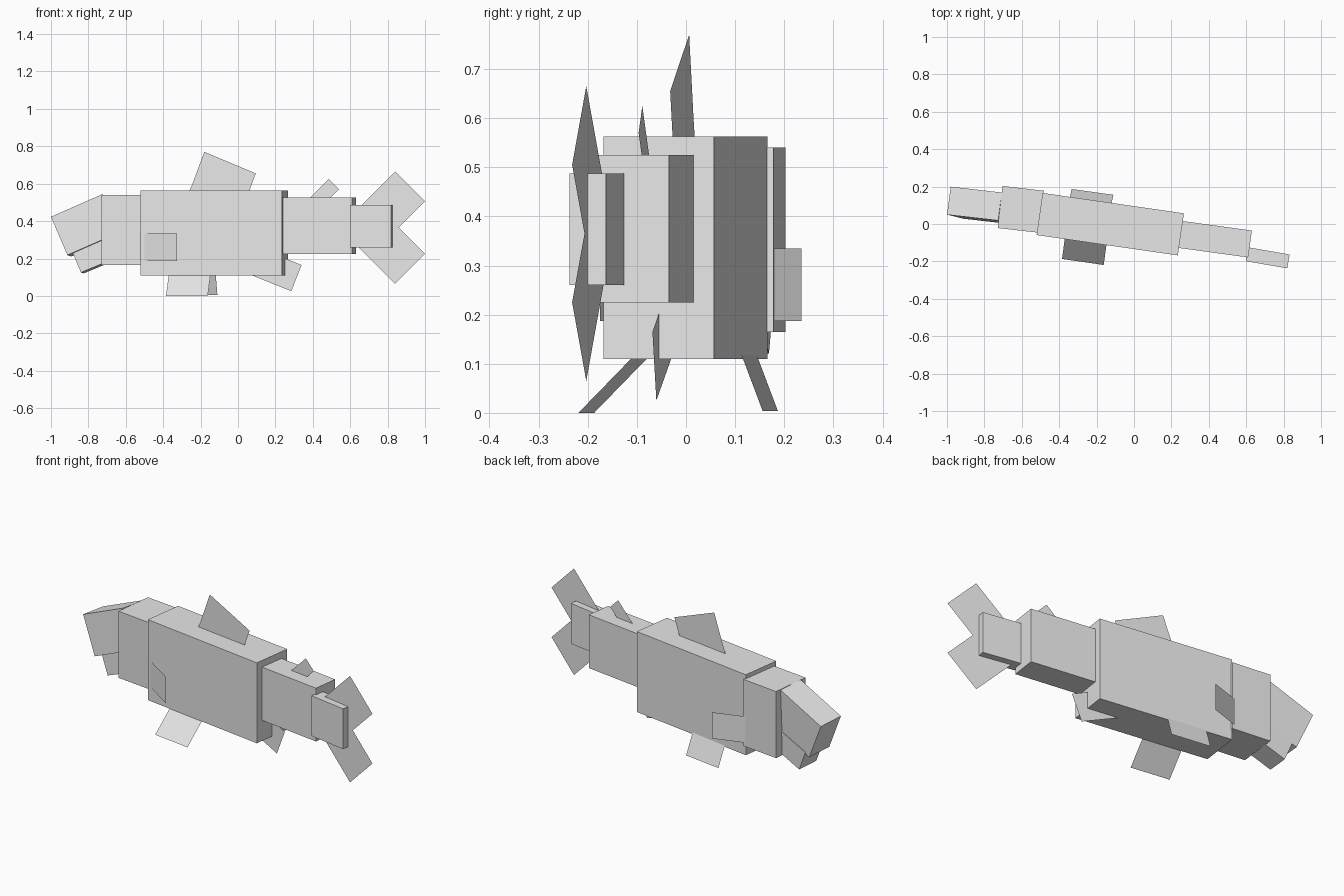
import bpy
from math import radians, tan
from mathutils import Matrix, Vector

if "Cube" in bpy.data.objects:
    bpy.data.objects.remove(bpy.data.objects["Cube"])

grey = bpy.data.materials.new("plain_grey")
grey.diffuse_color = (0.8, 0.8, 0.8, 1)
grey.use_nodes = True
grey.node_tree.nodes["Principled BSDF"].inputs["Base Color"].default_value = grey.diffuse_color


def add_mesh(name, verts, faces):
    mesh = bpy.data.meshes.new(name)
    mesh.from_pydata(verts, [], faces)
    mesh.materials.append(grey)
    obj = bpy.data.objects.new(name, mesh)
    bpy.context.collection.objects.link(obj)
    return obj


def box(name, size, anchor, at, yaw, pitch=0, roll=0):
    """Box turned by yaw, pitch and roll; the local point 'anchor' (in half sizes) lands on 'at'."""
    half = Vector(size) / 2
    rot = (Matrix.Rotation(radians(yaw), 3, 'Z')
           @ Matrix.Rotation(radians(-pitch), 3, 'Y')
           @ Matrix.Rotation(radians(roll), 3, 'X'))
    centre = Vector(at) - rot @ Vector([h * a for h, a in zip(half, anchor)])
    verts = [centre + rot @ Vector((half.x * x, half.y * y, half.z * z))
             for x in (-1, 1) for y in (-1, 1) for z in (-1, 1)]
    faces = [(0, 1, 3, 2), (4, 6, 7, 5), (0, 4, 5, 1),
             (2, 3, 7, 6), (0, 2, 6, 4), (1, 5, 7, 3)]
    return add_mesh(name, verts, faces)


def flat_fin(name, through, yaw, outline):
    """Thin upright fin: x,z outline on the vertical plane through a point."""
    slope = tan(radians(yaw))
    verts = [(x, through[1] + slope * (x - through[0]), z) for x, z in outline]
    return add_mesh(name, verts, [(0, 1, 2, 3)])


def slanted_fin(name, tip_a, tip_b, reach):
    """Thin fin from two tip corners, running along 'reach' into the body."""
    a, b, r = Vector(tip_a), Vector(tip_b), Vector(reach)
    return add_mesh(name, [a, b, b + r, a + r], [(0, 1, 2, 3)])


# Body segments, bending gently from head to tail
MID = (-0.127, -0.001)
box("body", (0.763, 0.227, 0.453), (0, 0, 0), (*MID, 0.3365), -8.2)
box("head", (0.222, 0.226, 0.375), (-1, 1, 1), (-0.703, 0.203, 0.54), -6.5)
box("rear_body", (0.404, 0.145, 0.30), (1, 1, 1), (0.63, -0.035, 0.525), -7.8)
box("tail_stem", (0.225, 0.075, 0.227), (1, 1, 1), (0.832, -0.163, 0.487), -9.8)

# Snout and lower jaw, both tilted
box("snout", (0.30, 0.151, 0.224), (-1, -1, 1), (-1.0, 0.05, 0.423), -6.5, 23.6, -3)
box("lower_jaw", (0.25, 0.13, 0.12), (-1, -1, -1), (-0.84, 0.04, 0.125), -6.5, 22.5, -2)

# Fins along the middle
flat_fin("dorsal_fin", MID, -8.0,
         [(-0.18, 0.77), (0.095, 0.655), (0.03, 0.48), (-0.25, 0.595 - 0.0)][:3]
         + [(-0.245, 0.595)])
flat_fin("dorsal_fin_base", MID, -8.0,
         [(-0.245, 0.595), (0.03, 0.48), (0.0, 0.42), (-0.275, 0.53)])
flat_fin("small_dorsal_fin", (0.42, -0.08), -7.8,
         [(0.485, 0.625), (0.54, 0.57), (0.425, 0.455), (0.37, 0.51)])
flat_fin("belly_fin", MID, -8.2,
         [(0.285, 0.025), (0.34, 0.165), (0.125, 0.253), (0.07, 0.112)])

# Forked tail fin, mirrored about its mid height
for name, side in (("upper_tail_lobe", 1), ("lower_tail_lobe", -1)):
    flat_fin(name, (0.84, -0.203), -10.2,
             [(x, 0.365 + side * z) for x, z in
              ((0.84, 0.30), (1.0, 0.14), (0.80, -0.06), (0.64, 0.10))])

# Splayed lower fins
slanted_fin("front_lower_fin", (-0.385, -0.187, 0), (-0.162, -0.219, 0),
            (0.019, 0.139, 0.143))
slanted_fin("back_lower_fin", (-0.333, 0.187, 0.004), (-0.11, 0.156, 0.004),
            (-0.012, -0.054, 0.143))

# Side fins swinging out from behind the head
flat_fin("front_side_fin", (-0.325, -0.175), -33,
         [(-0.325, 0.187), (-0.325, 0.335), (-0.53, 0.335), (-0.53, 0.187)])
flat_fin("back_side_fin", (-0.325, 0.235), 18,
         [(-0.325, 0.187), (-0.325, 0.335), (-0.53, 0.335), (-0.53, 0.187)])
